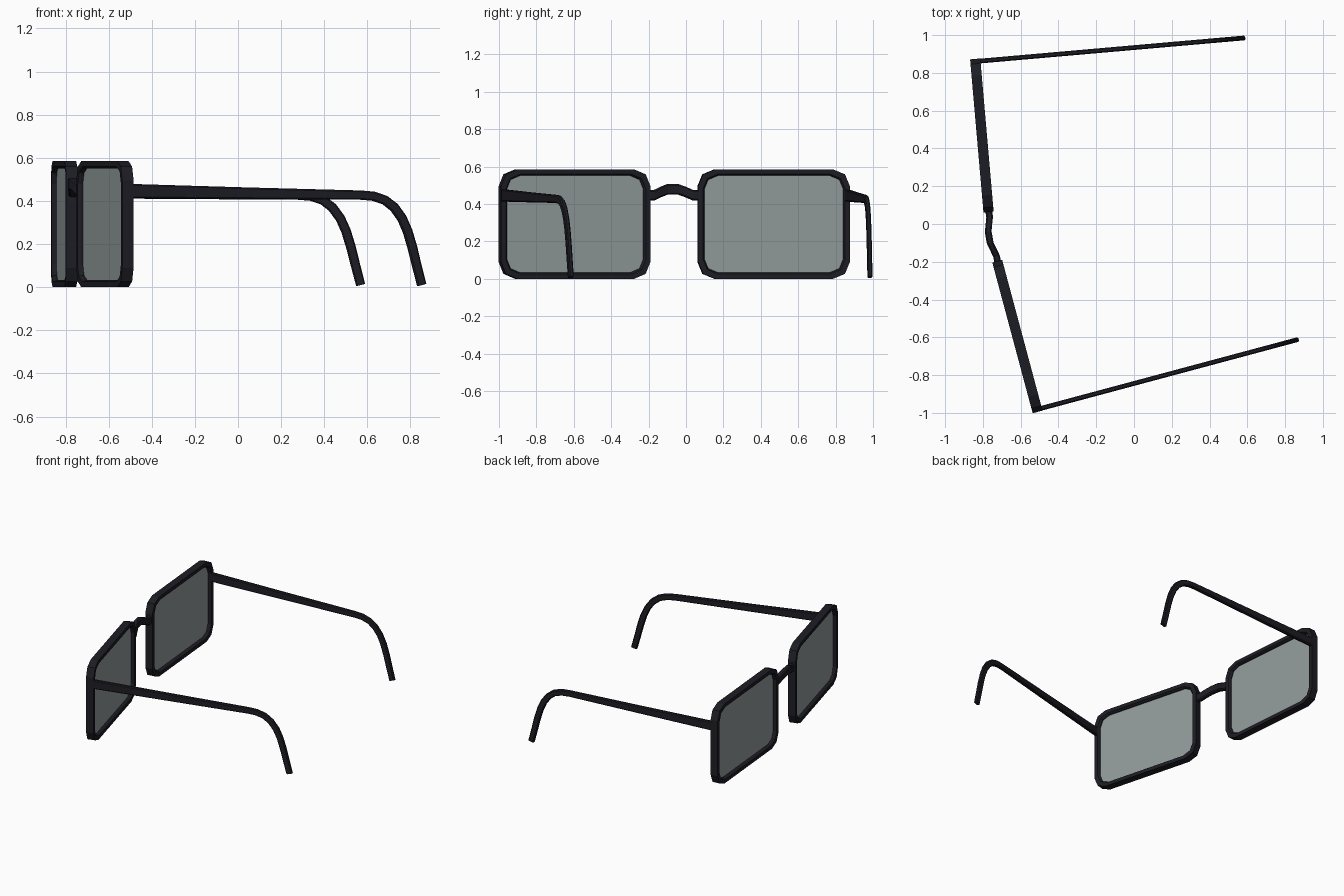
import bpy, bmesh, math
from mathutils import Matrix, Vector

if "Cube" in bpy.data.objects:
    bpy.data.objects.remove(bpy.data.objects["Cube"])

def material(name, col):
    m = bpy.data.materials.new(name)
    m.diffuse_color = col
    m.use_nodes = True
    m.node_tree.nodes["Principled BSDF"].inputs["Base Color"].default_value = m.diffuse_color
    return m

BLACK = material("black_plastic", (0.012, 0.012, 0.018, 1))
GLASS = material("tinted_glass", (0.285, 0.325, 0.325, 0.6))

# Whole pair is turned 10 degrees; each half wraps back a further 5
BODY = Matrix.Translation((-0.747, -0.067, 0)) @ Matrix.Rotation(math.radians(10), 4, 'Z')
HALF = Matrix.Translation((0, 0.132, 0)) @ Matrix.Rotation(math.radians(-5), 4, 'Z')
H, T = 0.585, 0.027      # rim height, half depth

def loft(name, rings, mtx, mat, closed=False):
    """Skin matching vertex rings; cap the ends unless closed."""
    bm = bmesh.new()
    vs = [[bm.verts.new(mtx @ Vector(p)) for p in r] for r in rings]
    n, k = len(vs), len(vs[0])
    for i in range(n if closed else n - 1):
        a, b = vs[i], vs[(i + 1) % n]
        for j in range(k):
            bm.faces.new((a[j], a[(j + 1) % k], b[(j + 1) % k], b[j]))
    if not closed:
        bm.faces.new(vs[0])
        bm.faces.new(vs[-1])
    bmesh.ops.recalc_face_normals(bm, faces=bm.faces)
    me = bpy.data.meshes.new(name)
    bm.to_mesh(me)
    bm.free()
    ob = bpy.data.objects.new(name, me)
    bpy.context.collection.objects.link(ob)
    me.materials.append(mat)
    return ob

def rounded(length, inset, x, r, seg=2):
    """Rounded rectangle in the lens plane at depth x."""
    pts = []
    y0, y1, z0, z1 = inset + r, length - inset - r, inset + r, H - inset - r
    for q, (cy, cz) in enumerate(((y1, z1), (y0, z1), (y0, z0), (y1, z0))):
        for s in range(seg + 1):
            a = math.pi / 2 * (q + s / seg)
            pts.append((x, cy + r * math.cos(a), cz + r * math.sin(a)))
    return pts

def ribbon(path, width, chamfer=0.006):
    """Chamfered strip sections along (x, z, height) points."""
    rings = []
    for i, (x, z, h) in enumerate(path):
        a, b = path[max(i - 1, 0)], path[min(i + 1, len(path) - 1)]
        d = Vector((b[0] - a[0], b[1] - a[1])).normalized()
        nx, nz = -d.y, d.x
        w, k, c = width / 2, h / 2, chamfer
        sec = [(-w, -k + c), (-w + c, -k), (w - c, -k), (w, -k + c),
               (w, k - c), (w - c, k), (-w + c, k), (-w, k - c)]
        rings.append([(x + nx * v, u, z + nz * v) for u, v in sec])
    return rings

arm = [(0, 0.446, 0.066), (0.55, 0.436, 0.054), (1.11, 0.427, 0.043),
       (1.17, 0.422, 0.043), (1.225, 0.404, 0.043), (1.27, 0.37, 0.044),
       (1.307, 0.32, 0.044), (1.334, 0.26, 0.044), (1.357, 0.185, 0.044),
       (1.377, 0.105, 0.043), (1.402, 0.010, 0.042)]

for side, flip, length in (("left", 1, 0.814), ("right", -1, 0.826)):
    M = BODY @ Matrix.Scale(flip, 4, (0, 1, 0)) @ HALF
    # Rim with a small chamfer around its opening
    loft(side + "_rim",
         [rounded(length, i, x, r) for i, x, r in
          ((0, -T, 0.09), (0.026, -T, 0.078), (0.034, -T + 0.012, 0.072),
           (0.034, T - 0.012, 0.072), (0.026, T, 0.078), (0, T, 0.09))], M, BLACK, True)
    # Thin tinted lens
    loft(side + "_lens", [rounded(length, 0.031, x, 0.073) for x in (-0.004, 0.004)], M, GLASS)
    # Temple arm with drooping ear hook
    loft(side + "_temple", ribbon(arm, 0.025),
         M @ Matrix.Translation((0.012, length - 0.0135, 0)), BLACK)

# Arched nose bridge, bowed forward: (y, x, z)
half = [(0.145, 0.002, 0.446), (0.105, 0.001, 0.447), (0.07, -0.009, 0.463), (0.03, -0.020, 0.478)]
path = half + [(-y, x, z) for y, x, z in reversed(half)]
rings = []
for y, x, z in path:
    w, k, c = 0.018, 0.028, 0.007
    sec = [(-w, -k + c), (-w + c, -k), (w - c, -k), (w, -k + c),
           (w, k - c), (w - c, k), (-w + c, k), (-w, k - c)]
    rings.append([(x + u, y, z + v) for u, v in sec])
loft("nose_bridge", rings, BODY, BLACK)
